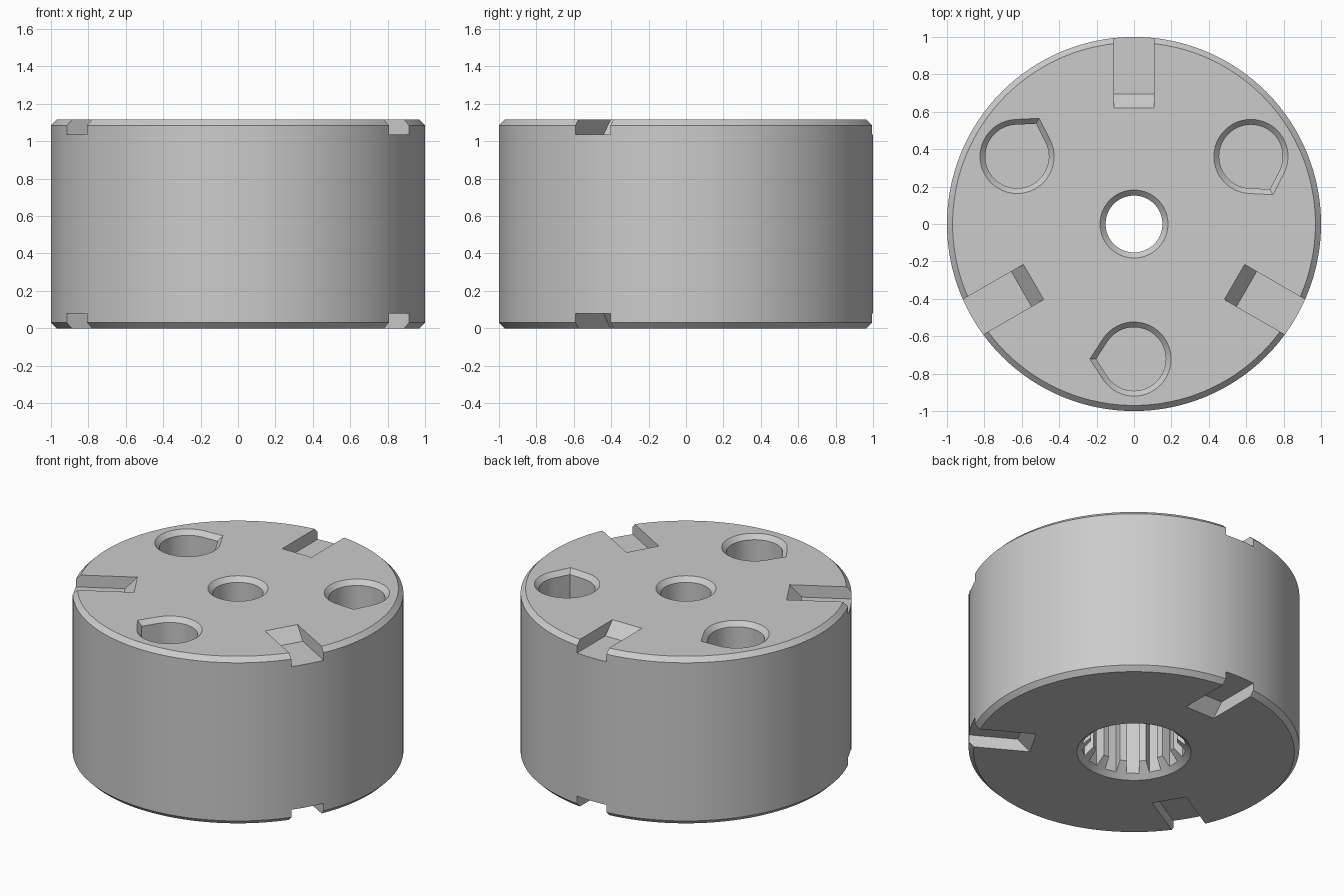
import bpy, bmesh
from math import sin, cos, pi, radians, acos
from mathutils import Matrix, Vector

H = 1.115        # body height
CH = 0.03        # chamfer size

cube = bpy.data.objects.get("Cube")
if cube:
    bpy.data.objects.remove(cube, do_unlink=True)

grey = bpy.data.materials.new("plain grey")
grey.use_nodes = True
grey.diffuse_color = (0.6, 0.6, 0.6, 1)
grey.node_tree.nodes["Principled BSDF"].inputs["Base Color"].default_value = (0.6, 0.6, 0.6, 1)


def loft(name, rings, matrix=Matrix()):
    """Closed solid through a stack of matching point rings."""
    bm = bmesh.new()
    loops = [[bm.verts.new(matrix @ Vector(p)) for p in ring] for ring in rings]
    n = len(loops[0])
    for a, b in zip(loops, loops[1:]):
        for i in range(n):
            j = (i + 1) % n
            bm.faces.new((a[i], a[j], b[j], b[i]))
    bm.faces.new(loops[0])
    bm.faces.new(loops[-1])
    bmesh.ops.recalc_face_normals(bm, faces=bm.faces)
    mesh = bpy.data.meshes.new(name)
    bm.to_mesh(mesh)
    bm.free()
    mesh.materials.append(grey)
    obj = bpy.data.objects.new(name, mesh)
    bpy.context.collection.objects.link(obj)
    return obj


def circle(r, z, n=64):
    return [(r * cos(2 * pi * i / n), r * sin(2 * pi * i / n), z) for i in range(n)]


def teardrop(r, z, n=40):
    """Circle with a pointed corner toward -x."""
    half = acos(0.84)
    start, span = pi + half, 2 * pi - 2 * half
    arc = [(r * cos(start + span * i / n), r * sin(start + span * i / n), z)
           for i in range(n + 1)]
    return arc + [(-r / 0.84, 0, z)]


def spline(inner, outer, z, teeth=14):
    pts = []
    for t in range(teeth):
        for f, r in ((-0.32, inner), (-0.27, outer), (0.27, outer), (0.32, inner)):
            a = 2 * pi * (t + f) / teeth
            pts.append((r * cos(a), r * sin(a), z))
    return pts


# Chamfered drum
drum = loft("drum", [circle(1 - CH, 0, 128), circle(1, CH, 128),
                     circle(1, H - CH, 128), circle(1 - CH, H, 128)])

cutters = [
    # Centre bore with a countersunk top
    loft("bore_cutter", [circle(0.152, 0.3), circle(0.152, H - CH), circle(0.202, H + 0.02)]),
    # Toothed socket with a conical lead-in underneath
    loft("socket_cutter", [spline(0.26, 0.315, -0.05), spline(0.26, 0.315, 0.6)]),
    loft("lead_in_cutter", [circle(0.365, -0.02), circle(0.2, 0.145)]),
]

# Three teardrop pockets and three slots on each end
slot = [(0.545, H + 0.08), (0.695, H - 0.08), (1.2, H - 0.08), (1.2, H + 0.08)]
for k in range(3):
    turn = Matrix.Rotation(radians(120 * k), 4, 'Z')
    cutters.append(loft("pocket_cutter",
                        [teardrop(0.17, H - 0.6), teardrop(0.17, H - CH), teardrop(0.217, H + 0.02)],
                        turn @ Matrix.Translation((0, -0.722, 0))))
    for flip in (False, True):
        side = [[(x, r, H - z if flip else z) for r, z in slot] for x in (-0.108, 0.108)]
        cutters.append(loft("slot_cutter", side, turn))

for cutter in cutters:
    cutter.hide_render = True
    mod = drum.modifiers.new(cutter.name, 'BOOLEAN')
    mod.operation = 'DIFFERENCE'
    mod.solver = 'EXACT'
    mod.object = cutter

# Bake the cuts and discard the cutters
graph = bpy.context.evaluated_depsgraph_get()
baked = bpy.data.meshes.new_from_object(drum.evaluated_get(graph))
drum.modifiers.clear()
drum.data = baked
for cutter in cutters:
    bpy.data.objects.remove(cutter, do_unlink=True)

bpy.ops.object.select_all(action='DESELECT')
drum.select_set(True)
bpy.context.view_layer.objects.active = drum
bpy.ops.object.shade_smooth_by_angle(angle=radians(25))
